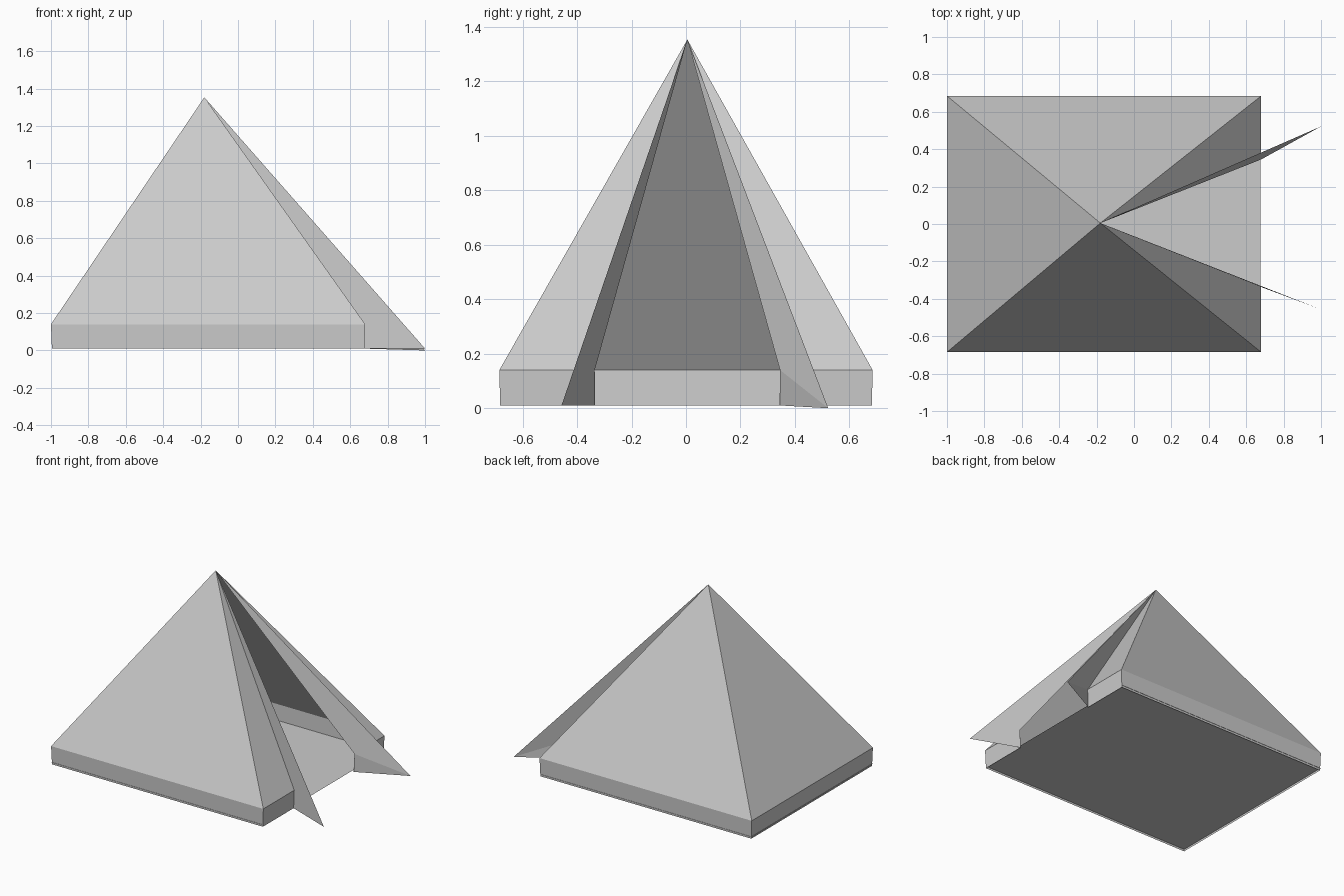
import bpy

if "Cube" in bpy.data.objects:
    bpy.data.objects.remove(bpy.data.objects["Cube"])

APEX = (-0.18, 0.005, 1.353)
X0, X1, Y = -1.0, 0.68, 0.685      # footprint at the eaves
EAVE, HEM, FLOOR = 0.14, 0.01, 0.025
DOOR = (-0.335, 0.345)             # door jambs on the right side
IN = 0.005                         # walls lean in slightly at the hem


def sheet(name, verts, faces):
    me = bpy.data.meshes.new(name)
    me.from_pydata(verts, [], faces)
    me.update()
    ob = bpy.data.objects.new(name, me)
    bpy.context.collection.objects.link(ob)
    return ob


# Canvas outline, anticlockwise from one door jamb to the other
outline = [(X1, DOOR[1]), (X1, Y), (X0, Y), (X0, -Y), (X1, -Y), (X1, DOOR[0])]
n = len(outline)
eaves = [(x, y, EAVE) for x, y in outline]
hem = [(x - IN if x > 0 else x + IN, y * 0.996, HEM) for x, y in outline]

# Sloping roof panels and short upright walls, open at the door
sheet("tent_roof", eaves + [APEX], [(i, i + 1, n) for i in range(n - 1)])
sheet("tent_walls", eaves + hem,
      [(i, n + i, n + i + 1, i + 1) for i in range(n - 1)])

# Groundsheet, a little above the wall hem
sheet("groundsheet",
      [(X0, -Y, FLOOR), (X1 - IN, -Y, FLOOR), (X1 - IN, Y, FLOOR), (X0, Y, FLOOR)],
      [(0, 1, 2, 3)])

# Two door flaps folded outwards, creased from the eave to the tip
tips = ((1.0, -0.457, 0.01), (1.0, 0.522, 0.0))
for side, jamb, tip in zip(("front", "back"), DOOR, tips):
    faces = [(0, 1, 3), (1, 2, 3)]
    if side == "back":
        faces = [f[::-1] for f in faces]
    sheet(side + "_door_flap",
          [APEX, (X1, jamb, EAVE), (X1 - IN, jamb, HEM), tip], faces)
